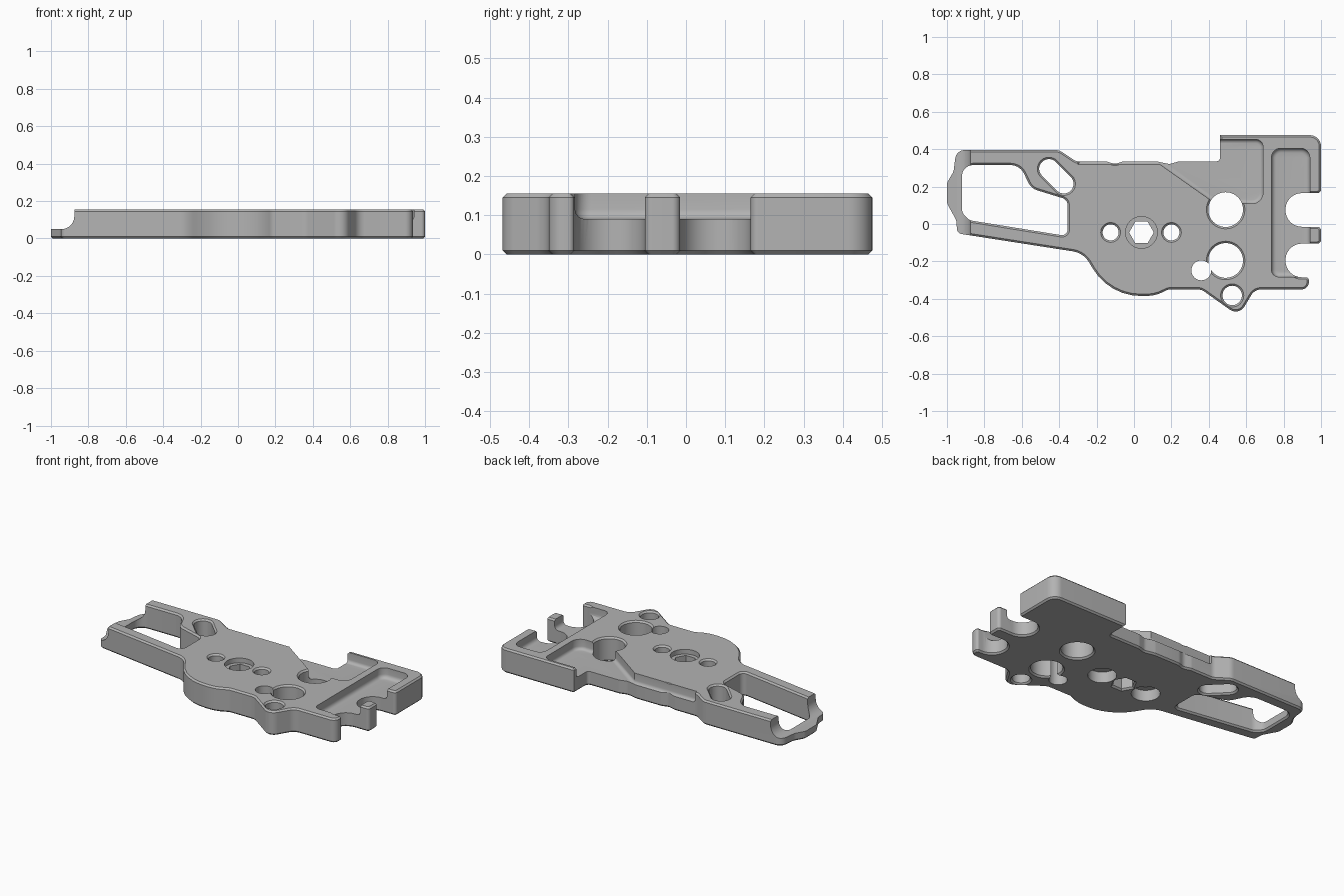
import bpy, bmesh
from math import cos, sin, tan, pi
from mathutils import Vector, Matrix

cube = bpy.data.objects.get("Cube")
if cube:
    bpy.data.objects.remove(cube, do_unlink=True)

THICK = .155
FLOOR = .09
CHAMFER = .01


def rounded(corners):
    """Closed outline whose corners (x, y, radius) are replaced by arcs."""
    path = []
    count = len(corners)
    for i, (x, y, radius) in enumerate(corners):
        corner = Vector((x, y))
        before = (Vector(corners[i - 1][:2]) - corner).normalized()
        after = (Vector(corners[(i + 1) % count][:2]) - corner).normalized()
        if radius == 0:
            path.append(corner)
            continue
        opening = before.angle(after)
        turn = pi - opening
        centre = corner + (before + after).normalized() * radius / sin(opening / 2)
        start = corner + before * radius * tan(turn / 2) - centre
        sign = 1 if before.cross(after) < 0 else -1
        steps = max(2, round(turn / .16))
        for k in range(steps + 1):
            angle = sign * turn * k / steps
            path.append(centre + Matrix.Rotation(angle, 2) @ start)
    return path


def ring(x, y, radius, sides=40):
    """Regular polygon or circle."""
    return [Vector((x + radius * cos(2 * pi * k / sides),
                    y + radius * sin(2 * pi * k / sides))) for k in range(sides)]


def slot(start, end, radius, steps=14):
    """Straight slot with round ends."""
    start, end = Vector(start), Vector(end)
    side = (end - start).normalized().orthogonal() * radius
    path = []
    for centre, base in ((start, side), (end, -side)):
        path += [centre + Matrix.Rotation(pi * k / steps, 2) @ base
                 for k in range(steps + 1)]
    return path


def solid(name, paths, low, high, bevel=0, resolution=0):
    """Extrude flat outlines (holes included) between two heights."""
    curve = bpy.data.curves.new(name, "CURVE")
    curve.dimensions = "2D"
    curve.fill_mode = "BOTH"
    curve.extrude = (high - low) / 2 - bevel
    curve.bevel_depth = bevel
    curve.bevel_resolution = resolution
    curve.offset = -bevel
    for path in paths:
        spline = curve.splines.new("POLY")
        spline.points.add(len(path) - 1)
        for point, place in zip(spline.points, path):
            point.co = (place.x, place.y, 0, 1)
        spline.use_cyclic_u = True
    helper = bpy.data.objects.new(name + "_curve", curve)
    bpy.context.collection.objects.link(helper)
    graph = bpy.context.evaluated_depsgraph_get()
    mesh = bpy.data.meshes.new_from_object(helper.evaluated_get(graph))
    bpy.data.objects.remove(helper, do_unlink=True)
    bm = bmesh.new()
    bm.from_mesh(mesh)
    bmesh.ops.translate(bm, verts=bm.verts, vec=(0, 0, (low + high) / 2))
    bmesh.ops.remove_doubles(bm, verts=bm.verts, dist=.0002)
    bmesh.ops.recalc_face_normals(bm, faces=bm.faces)
    bm.to_mesh(mesh)
    bm.free()
    obj = bpy.data.objects.new(name, mesh)
    bpy.context.collection.objects.link(obj)
    return obj


# Outer contour, counter-clockwise from the narrow end
outline = rounded([
    (-1, .22, .05), (-1, .11, .05), (-.95, .02, .05), (-.945, -.05, .03),
    (-.27, -.155, .12), (-.133, -.385, .3), (.12, -.385, .2), (.18, -.35, .05),
    (.36, -.35, .06), (.56, -.492, .055), (.645, -.35, .06),
    (.935, -.35, .04), (.935, -.285, .015),
    (.81, -.285, .088), (.81, -.105, .088), (1, -.105, .02),
    (1, -.015, .02), (.81, -.015, .088), (.81, .165, .088), (1, .165, .02),
    (1, .475, .06), (.46, .475, 0), (.46, .335, .02),
    (.24, .335, .05), (.19, .32, .05), (.12, .335, .05),
    (-.06, .335, .05), (-.1, .32, .05), (-.15, .335, .05),
    (-.31, .335, .05), (-.4, .395, .06), (-.95, .395, .05), (-.965, .28, .05),
])

# Large window in the narrow end
window = rounded([
    (-.92, .06, .05), (-.92, .315, .06), (-.61, .315, .08), (-.55, .19, .08),
    (-.355, .13, .04), (-.355, -.065, .03), (-.88, .02, .05),
])

# Through holes
holes = [
    window,
    slot((-.455, .295), (-.375, .215), .052),
    ring(-.125, -.045, .043),
    ring(.2, -.045, .043),
    ring(.04, -.045, .066, sides=6),
    ring(.49, .077, .093),
    ring(.49, -.195, .093),
    ring(.525, -.382, .052),
]
plate = solid("plate", [outline] + holes, 0, THICK, CHAMFER)

# Recesses with filleted floors
back_recess = rounded([
    (-.3, .318, 0), (.14, .318, 0), (.42, .12, 0), (.69, .105, .06),
    (.69, .452, .04), (-.3, .452, 0),
])
end_recess = rounded([
    (.735, -.283, .04), (.94, -.283, .04), (.94, .405, .05), (.735, .405, .05),
])
cutters = [
    solid("back_recess", [back_recess], FLOOR, .3, .02, 3),
    solid("end_recess", [end_recess], FLOOR, .3, .025, 3),
    solid("keyhole", [ring(.36, -.248, .053)], -.1, .3),
    solid("centre_counterbore", [ring(.04, -.045, .085)], .125, .3),
]
# Wide bores on the underside
for x in (-.125, .2):
    cutters.append(solid("underside_bore", [ring(x, -.045, .083)], -.1, .07))

# Concave scoop that lowers the narrow end
scoop = solid("end_scoop", [rounded([
    (-1.2, .05, 0), (-.875, .05, .07), (-.875, .3, 0), (-1.2, .3, 0)])], -.7, .7)
scoop.rotation_euler.x = pi / 2
cutters.append(scoop)

# Cut everything out of the plate, then bake the result
for cutter in cutters:
    cutter.hide_render = True
    cut = plate.modifiers.new(cutter.name, "BOOLEAN")
    cut.operation = "DIFFERENCE"
    cut.solver = "EXACT"
    cut.object = cutter
bpy.context.view_layer.update()
graph = bpy.context.evaluated_depsgraph_get()
baked = bpy.data.meshes.new_from_object(plate.evaluated_get(graph))
plate.modifiers.clear()
plate.data = baked
for cutter in cutters:
    bpy.data.objects.remove(cutter, do_unlink=True)

# Single metal colour
metal = bpy.data.materials.new("plain_grey")
metal.use_nodes = True
grey = (.45, .45, .45, 1)
metal.diffuse_color = grey
metal.node_tree.nodes["Principled BSDF"].inputs["Base Color"].default_value = grey
baked.materials.clear()
baked.materials.append(metal)

bpy.ops.object.select_all(action="DESELECT")
plate.select_set(True)
bpy.context.view_layer.objects.active = plate
bpy.ops.object.shade_smooth_by_angle(angle=pi / 6)
